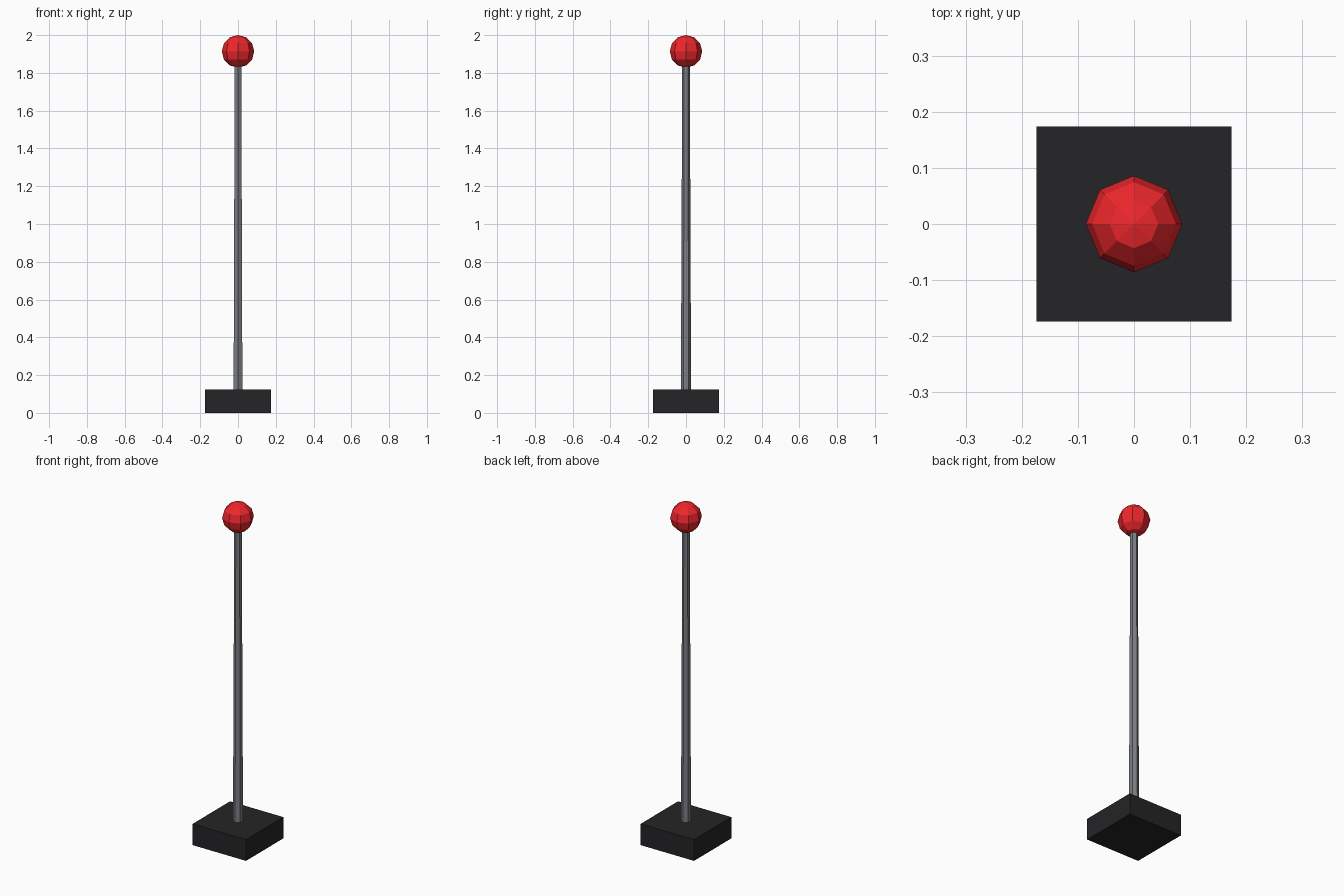
import bpy

if "Cube" in bpy.data.objects:
    bpy.data.objects.remove(bpy.data.objects["Cube"])


def paint(name, color):
    obj = bpy.context.object
    obj.name = name
    mat = bpy.data.materials.new(name + "_color")
    mat.diffuse_color = (*color, 1)
    mat.use_nodes = True
    mat.node_tree.nodes["Principled BSDF"].inputs["Base Color"].default_value = mat.diffuse_color
    obj.data.materials.append(mat)


# Square base block
bpy.ops.mesh.primitive_cube_add(size=1, location=(0, 0, 0.0625))
bpy.context.object.scale = (0.348, 0.348, 0.125)
paint("base", (0.018, 0.018, 0.02))

# Slim six-sided tapered pole
bottom, top = 0.12, 1.86
bpy.ops.mesh.primitive_cone_add(vertices=6, radius1=0.027, radius2=0.02,
                                depth=top - bottom,
                                location=(0, 0, (bottom + top) / 2))
paint("pole", (0.2, 0.21, 0.23))

# Faceted red ball on top
bpy.ops.mesh.primitive_uv_sphere_add(segments=8, ring_count=6, radius=0.086,
                                     location=(0, 0, 1.914))
paint("ball", (0.85, 0.02, 0.025))
